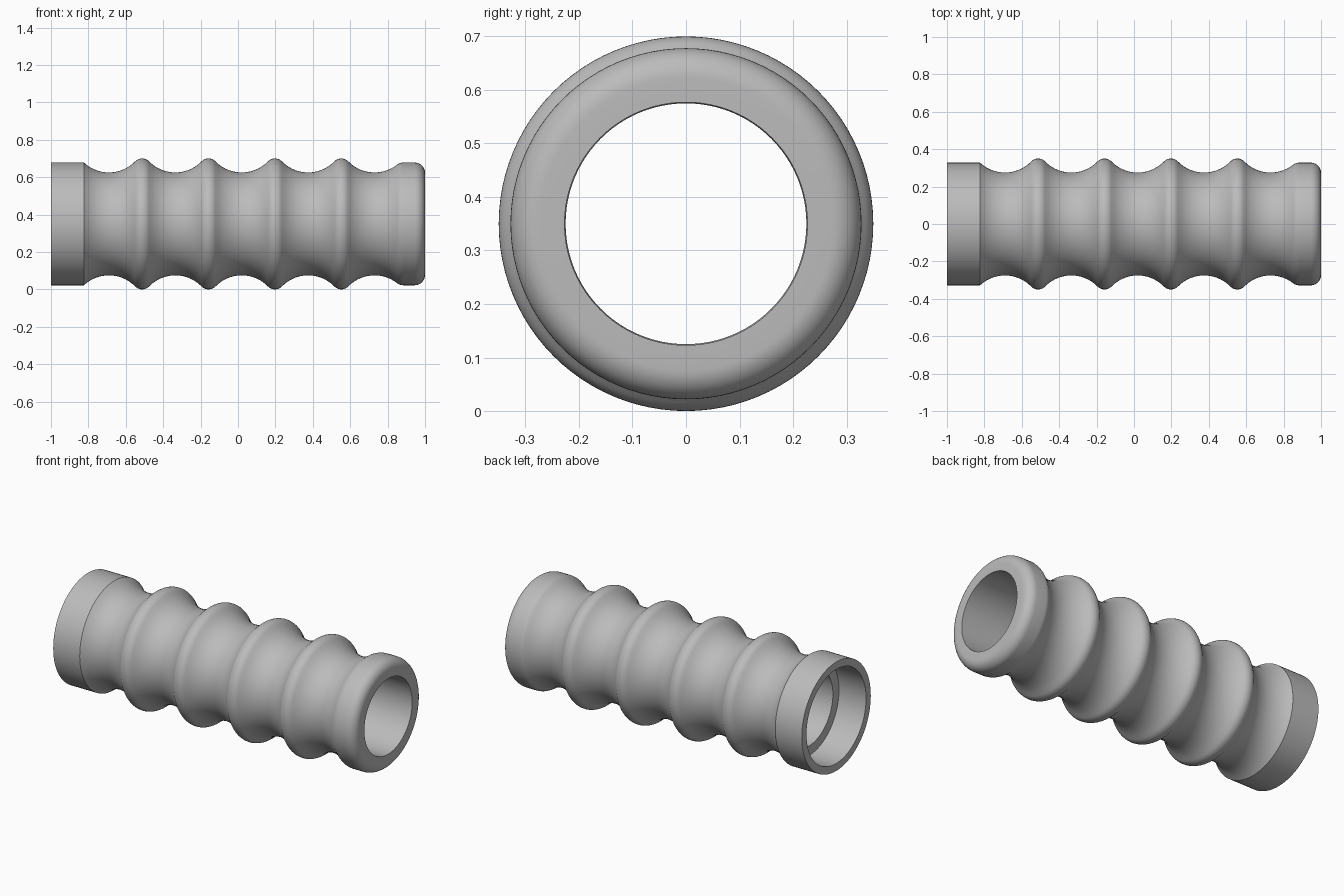
import bpy, bmesh
from math import pi, sin, cos, atan2, hypot

if "Cube" in bpy.data.objects:
    bpy.data.objects.remove(bpy.data.objects["Cube"], do_unlink=True)

SEGMENTS = 96
AXIS_Z = 0.35
COLLAR_R, RIDGE_R, VALLEY_R = 0.328, 0.35, 0.275
SCOOP, PITCH, FIRST = 0.195, 0.355, -0.69
SCOOP_Y = VALLEY_R + SCOOP


def arc(cx, cy, r, a0, a1, n):
    return [(cx + r * cos(a0 + (a1 - a0) * i / n),
             cy + r * sin(a0 + (a1 - a0) * i / n)) for i in range(n + 1)]


# Fillet radius that joins neighbouring scoops tangentially over a ridge
half = PITCH / 2
rise = SCOOP_Y - RIDGE_R
fillet = (half**2 + rise**2 - SCOOP**2) / (2 * (SCOOP - rise))
lean = atan2(rise + fillet, half)

# Sharp collar at the socket end
start = ((SCOOP**2 - (SCOOP_Y - COLLAR_R)**2) ** 0.5)
entry = atan2(COLLAR_R - SCOOP_Y, -start)
profile = [(-1, COLLAR_R), (FIRST - start, COLLAR_R)]

# Scooped valleys with rounded ridges between them
lip_drop = SCOOP_Y - COLLAR_R + fillet
lip_dx = ((SCOOP + fillet)**2 - lip_drop**2) ** 0.5
lip_lean = atan2(lip_drop, lip_dx)
for i in range(5):
    x = FIRST + i * PITCH
    a0 = entry if i == 0 else lean - pi
    a1 = -lip_lean if i == 4 else -lean
    profile += arc(x, SCOOP_Y, SCOOP, a0, a1, 14)[1 if i == 0 else 0:]
    if i < 4:
        profile += arc(x + half, RIDGE_R - fillet, fillet, pi - lean, lean, 10)[1:-1]
    else:
        profile += arc(x + lip_dx, COLLAR_R - fillet, fillet, pi - lip_lean, pi / 2, 5)[1:]

# Rounded front lip, slightly tapered bore and wider rear socket
profile += arc(0.945, COLLAR_R - 0.055, 0.055, pi / 2, 0, 10)
profile += [(1, 0.227), (-0.82, 0.225), (-0.82, 0.283), (-1, 0.283)]

# Revolve the closed profile around the long axis
bm = bmesh.new()
rings = []
for s in range(SEGMENTS):
    a = 2 * pi * s / SEGMENTS
    rings.append([bm.verts.new((x, r * cos(a), AXIS_Z + r * sin(a))) for x, r in profile])
count = len(profile)
for s in range(SEGMENTS):
    p, q = rings[s], rings[(s + 1) % SEGMENTS]
    for i in range(count):
        j = (i + 1) % count
        bm.faces.new((p[i], p[j], q[j], q[i]))
bmesh.ops.recalc_face_normals(bm, faces=bm.faces)
mesh = bpy.data.meshes.new("ribbed_grip")
bm.to_mesh(mesh)
bm.free()
grip = bpy.data.objects.new("ribbed_grip", mesh)
bpy.context.collection.objects.link(grip)

# Plain grey finish
grey = bpy.data.materials.new("light_grey")
grey.use_nodes = True
color = (0.5, 0.5, 0.5, 1)
grey.diffuse_color = color
grey.node_tree.nodes["Principled BSDF"].inputs["Base Color"].default_value = color
mesh.materials.append(grey)

bpy.context.view_layer.objects.active = grip
grip.select_set(True)
bpy.ops.object.shade_smooth_by_angle(angle=pi / 6)
